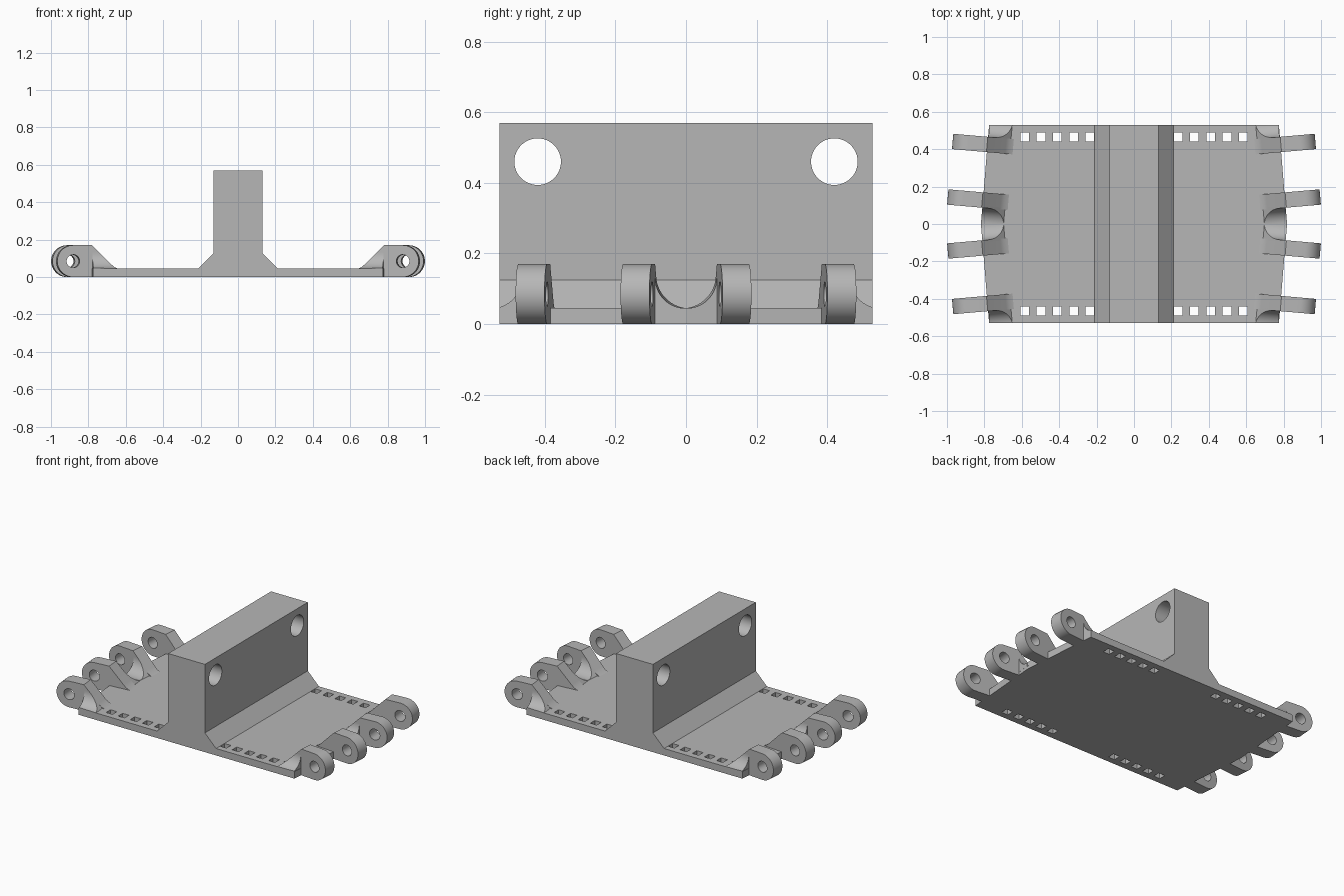
import bpy, bmesh, math
from mathutils import Vector

if "Cube" in bpy.data.objects:
    bpy.data.objects.remove(bpy.data.objects["Cube"])

grey = bpy.data.materials.new("plain_grey")
grey.use_nodes = True
grey.diffuse_color = (0.47, 0.47, 0.47, 1)
grey.node_tree.nodes["Principled BSDF"].inputs["Base Color"].default_value = grey.diffuse_color

HALF_DEPTH = 0.528   # half of the plate along y
PLATE = 0.045        # plate thickness
TILT = math.radians(5)
LUG_R = 0.085
LUG_HALF = 0.041     # half of a lug's thickness
EDGE = -0.104        # plate edge, measured from a lug's hole
BLEND_R = 0.085


def add_prism(bm, points, sweep):
    """Sweep a closed outline of 3D points along a vector."""
    base = [bm.verts.new(p) for p in points]
    top = [bm.verts.new(Vector(p) + Vector(sweep)) for p in points]
    bm.faces.new(base)
    bm.faces.new(top)
    for i in range(len(base)):
        j = (i + 1) % len(base)
        bm.faces.new((base[i], base[j], top[j], top[i]))


def finish(name, bm):
    bmesh.ops.recalc_face_normals(bm, faces=bm.faces)
    mesh = bpy.data.meshes.new(name)
    bm.to_mesh(mesh)
    bm.free()
    mesh.materials.append(grey)
    obj = bpy.data.objects.new(name, mesh)
    bpy.context.collection.objects.link(obj)
    return obj


def prism(name, points, sweep):
    bm = bmesh.new()
    add_prism(bm, points, sweep)
    return finish(name, bm)


def circle(radius, steps=48):
    for i in range(steps):
        a = math.tau * i / steps
        yield radius * math.cos(a), radius * math.sin(a)


def cut(obj, cutter):
    """Subtract the cutter and remove it."""
    mod = obj.modifiers.new("cut", 'BOOLEAN')
    mod.operation, mod.solver, mod.object = 'DIFFERENCE', 'EXACT', cutter
    bpy.context.view_layer.update()
    graph = bpy.context.evaluated_depsgraph_get()
    mesh = bpy.data.meshes.new_from_object(obj.evaluated_get(graph))
    obj.modifiers.clear()
    obj.data = mesh
    bpy.data.objects.remove(cutter)


def smooth(obj):
    bpy.ops.object.select_all(action='DESELECT')
    obj.select_set(True)
    bpy.context.view_layer.objects.active = obj
    bpy.ops.object.shade_smooth_by_angle()


# Base plate, slightly wider in the middle, with rows of square slots
outline = [(0.775, -HALF_DEPTH), (0.818, 0), (0.775, HALF_DEPTH)]
outline += [(-x, y) for x, y in reversed(outline)]
plate = prism("base_plate", [(x, y, 0) for x, y in outline], (0, 0, PLATE))
bm = bmesh.new()
s = 0.023
for sx in (-1, 1):
    for sy in (-1, 1):
        for i in range(5):
            x, y = sx * (0.236 + 0.087 * i), sy * 0.465
            square = [(x - s, y - s, -0.1), (x + s, y - s, -0.1),
                      (x + s, y + s, -0.1), (x - s, y + s, -0.1)]
            add_prism(bm, square, (0, 0, 0.3))
cut(plate, finish("slot_cutter", bm))

# Upright wall with a flared foot and two cross holes
wall_side = [(0.212, PLATE), (0.132, 0.125), (0.132, 0.57)]
wall_side += [(-x, z) for x, z in reversed(wall_side)]
wall = prism("upright_wall", [(x, -HALF_DEPTH, z) for x, z in wall_side],
             (0, 2 * HALF_DEPTH, 0))
bm = bmesh.new()
for sy in (-1, 1):
    add_prism(bm, [(-0.3, sy * 0.42 + a, 0.46 + b) for a, b in circle(0.066)], (0.6, 0, 0))
cut(wall, finish("wall_hole_cutter", bm))
smooth(wall)

# Side of a hinge lug: round nose, sloping back that eases into the plate
lug_side = [(LUG_R * math.sin(a), LUG_R - LUG_R * math.cos(a))
            for a in (math.pi * i / 24 for i in range(25))]
lug_side += [(-0.1, 0.17), (-0.2, 0.07), (-0.217, 0.055), (-0.24, PLATE),
             (-0.24, 0.02), (EDGE, 0.02), (EDGE, 0)]


def make_lug(label, cx, cy, sx, sy, blend_side):
    def place(u, v, z):
        x = cx + u * math.cos(TILT) - v * math.sin(TILT)
        y = cy + u * math.sin(TILT) + v * math.cos(TILT)
        return Vector((sx * x, sy * y, z))

    across = place(0, 2 * LUG_HALF, 0) - place(0, 0, 0)
    lug = prism(label + "_hinge_lug", [place(u, -LUG_HALF, z) for u, z in lug_side], across)
    hole = [place(a, -LUG_HALF, LUG_R + b) - across for a, b in circle(0.035)]
    cut(lug, prism("pin_hole_cutter", hole, across * 3))
    smooth(lug)

    # Concave blend from the lug's flank to the plate, trimmed by the slope
    flank = [(LUG_HALF - 0.01, 0.02), (LUG_HALF - 0.01, PLATE + BLEND_R)]
    for i in range(17):
        a = math.pi / 2 * i / 16
        flank.append((LUG_HALF + BLEND_R * (1 - math.cos(a)),
                      PLATE + BLEND_R * (1 - math.sin(a))))
    flank.append((LUG_HALF + BLEND_R, 0.02))
    bm = bmesh.new()
    add_prism(bm, [place(-0.26, blend_side * v, z) for v, z in flank],
              place(EDGE, 0, 0) - place(-0.26, 0, 0))
    slope_point = place(-0.1, 0, 0.17)
    slope_normal = place(-1, 0, 1) - place(0, 0, 0)
    for point, normal in ((slope_point, slope_normal),
                          ((0, sy * HALF_DEPTH, 0), (0, sy, 0))):
        bmesh.ops.bisect_plane(bm, geom=bm.verts[:] + bm.edges[:] + bm.faces[:],
                               plane_co=point, plane_no=normal, clear_outer=True)
        bmesh.ops.holes_fill(bm, edges=[e for e in bm.edges if e.is_boundary], sides=0)
    smooth(finish(label + "_lug_blend", bm))


for sx, side in ((1, "left"), (-1, "right")):
    for sy, end in ((-1, "front"), (1, "back")):
        make_lug(f"{side}_{end}_inner", 0.911, 0.137, sx, sy, -1)
        make_lug(f"{side}_{end}_outer", 0.885, 0.434, sx, sy, 1)
